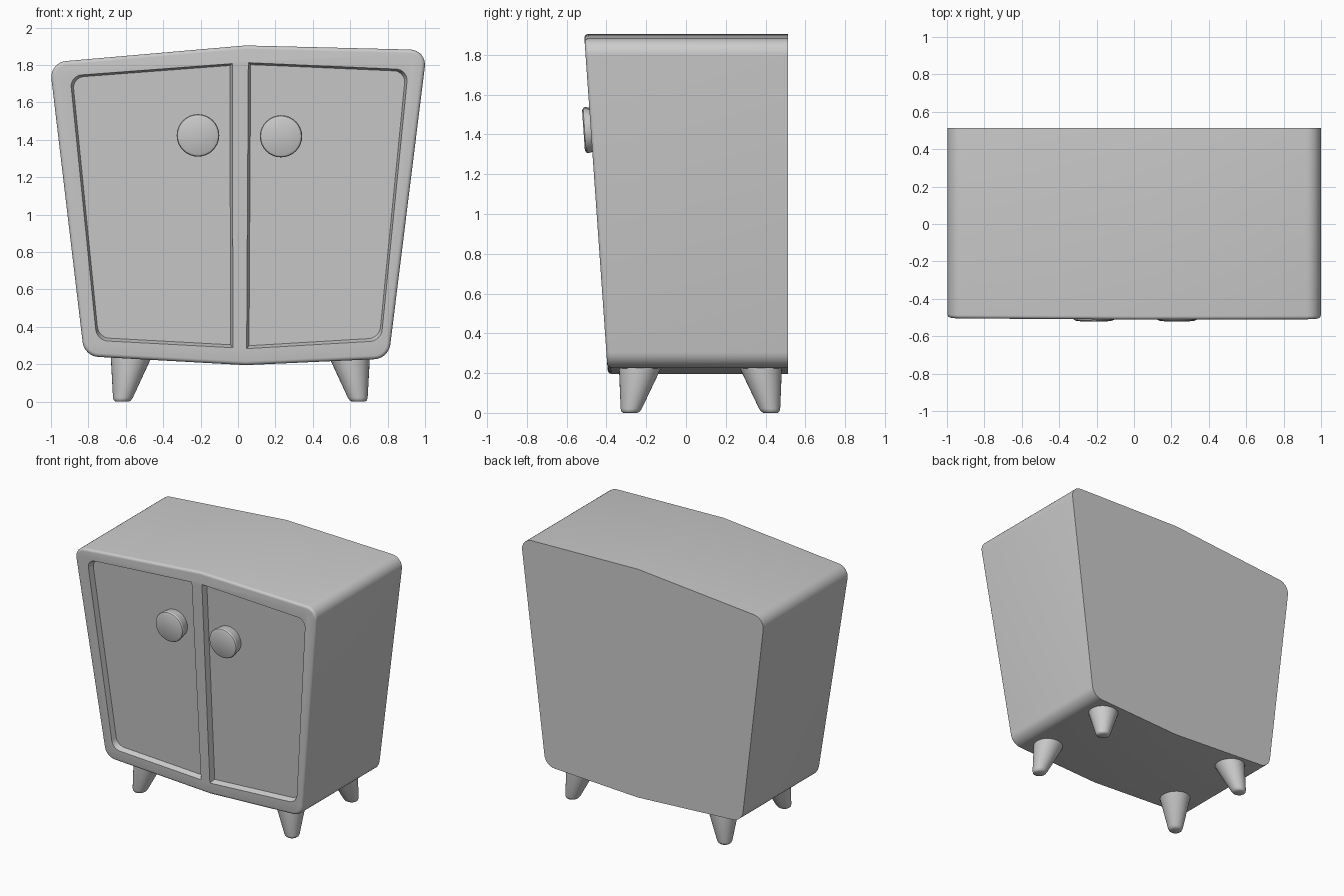
import bpy, bmesh, math
from mathutils import Vector, Matrix

if "Cube" in bpy.data.objects:
    bpy.data.objects.remove(bpy.data.objects["Cube"])

SLOPE = 0.07                                   # the front leans forward towards the top
NORMAL = Vector((0, -1, -SLOPE)).normalized()  # outward direction of the front
BACK = 0.512


def front(x, z, out=0.0):
    """Point on the leaning front plane, pushed outwards by out."""
    return Vector((x, -0.393 - SLOPE * (z - 0.2), z)) + NORMAL * out


def rounded(corners, n=8):
    """Outline from (x, z, radius) corners with filleted corners."""
    pts = []
    for i, (x, z, r) in enumerate(corners):
        p = Vector((x, z))
        if r == 0:
            pts.append(p)
            continue
        a = (Vector(corners[i - 1][:2]) - p).normalized()
        b = (Vector(corners[(i + 1) % len(corners)][:2]) - p).normalized()
        half = a.angle(b) / 2
        centre = p + (a + b).normalized() * (r / math.sin(half))
        s = p + a * (r / math.tan(half)) - centre
        e = p + b * (r / math.tan(half)) - centre
        total = s.angle(e)
        for k in range(n + 1):
            t = k / n
            pts.append(centre + (s * math.sin((1 - t) * total) + e * math.sin(t * total)) / math.sin(total))
    return pts


def loft(name, rings, bevel=0.0):
    """Closed solid through rings of points; optional bevel around the first cap."""
    bm = bmesh.new()
    vs = [[bm.verts.new(p) for p in ring] for ring in rings]
    n = len(vs[0])
    for a, b in zip(vs, vs[1:]):
        for i in range(n):
            bm.faces.new((a[i], a[(i + 1) % n], b[(i + 1) % n], b[i]))
    cap = bm.faces.new(vs[0])
    bm.faces.new(vs[-1])
    bmesh.ops.recalc_face_normals(bm, faces=bm.faces)
    if bevel:
        bmesh.ops.bevel(bm, geom=list(cap.edges), offset=bevel, segments=4,
                        profile=0.5, affect='EDGES')
    me = bpy.data.meshes.new(name)
    bm.to_mesh(me)
    bm.free()
    ob = bpy.data.objects.new(name, me)
    bpy.context.collection.objects.link(ob)
    return ob


def select(ob):
    bpy.ops.object.select_all(action='DESELECT')
    ob.select_set(True)
    bpy.context.view_layer.objects.active = ob


def smooth(ob, angle=30):
    select(ob)
    bpy.ops.object.shade_smooth_by_angle(angle=math.radians(angle))


def circle(c, r, n=32):
    return [Vector((c[0] + r * math.cos(2 * math.pi * k / n),
                    c[1] + r * math.sin(2 * math.pi * k / n), c[2])) for k in range(n)]


# Cabinet body: crooked outline run from the leaning front to the flat back
outline = rounded([(-1.008, 1.813, 0.085), (0.04, 1.904, 0), (1.01, 1.88, 0.08),
                   (0.805, 0.23, 0.09), (0.04, 0.195, 0), (-0.822, 0.243, 0.09)])
body = loft("cabinet_body", [[front(*p) for p in outline],
                             [Vector((p.x, BACK, p.y)) for p in outline]], bevel=0.02)

# Door recesses: tapered pockets cut into the front
DEPTH, TAPER = 0.04, 0.013
doors = {"left": [(-0.898, 1.742, 0.06), (-0.03, 1.807, 0), (-0.027, 0.288, 0), (-0.755, 0.327, 0.07)],
         "right": [(0.055, 1.812, 0), (0.91, 1.775, 0.06), (0.765, 0.325, 0.07), (0.046, 0.283, 0)]}
for side, corners in doors.items():
    pts = rounded(corners)
    xs, zs = [p.x for p in pts], [p.y for p in pts]
    cx, cz = (min(xs) + max(xs)) / 2, (min(zs) + max(zs)) / 2
    rings = []
    for sign in (1, -1):
        kx = 1 + sign * 2 * TAPER / (max(xs) - min(xs))
        kz = 1 + sign * 2 * TAPER / (max(zs) - min(zs))
        rings.append([front(cx + (p.x - cx) * kx, cz + (p.y - cz) * kz, sign * DEPTH) for p in pts])
    cutter = loft(side + "_door_cutter", rings)
    cutter.hide_render = True
    mod = body.modifiers.new(side + "_door", 'BOOLEAN')
    mod.operation, mod.solver, mod.object = 'DIFFERENCE', 'EXACT', cutter
    select(body)
    bpy.ops.object.modifier_apply(modifier=mod.name)
    bpy.data.objects.remove(cutter)
smooth(body, 28)

# Round door knobs standing square to the front
turn = NORMAL.to_track_quat('Z', 'Y').to_matrix().to_4x4()
for side, x, z, r in (("left", -0.214, 1.425, 0.114), ("right", 0.23, 1.42, 0.113)):
    rings = [circle((0, 0, h), r - inset) for h, inset in
             ((-0.05, 0.012), (0.022, 0), (0.031, 0.004), (0.037, 0.016))]
    knob = loft(side + "_door_knob", rings)
    knob.data.transform(Matrix.Translation(front(x, z)) @ turn)
    smooth(knob)

# Tapered legs leaning outwards from under the body
for sx, xname in ((-1, "left"), (1, "right")):
    for sy, yname in ((-1, "front"), (1, "back")):
        foot = Vector((0.0125 + sx * 0.632, 0.0725 + sy * 0.3525, 0))
        lean = Vector((-sx * 0.047, -sy * 0.05, 0.23))
        rings = [circle(foot + lean * t, r) for t, r in
                 ((0, 0.036), (0.03, 0.046), (0.09, 0.053), (1.08, 0.112))]
        smooth(loft(f"{yname}_{xname}_leg", rings), 50)
